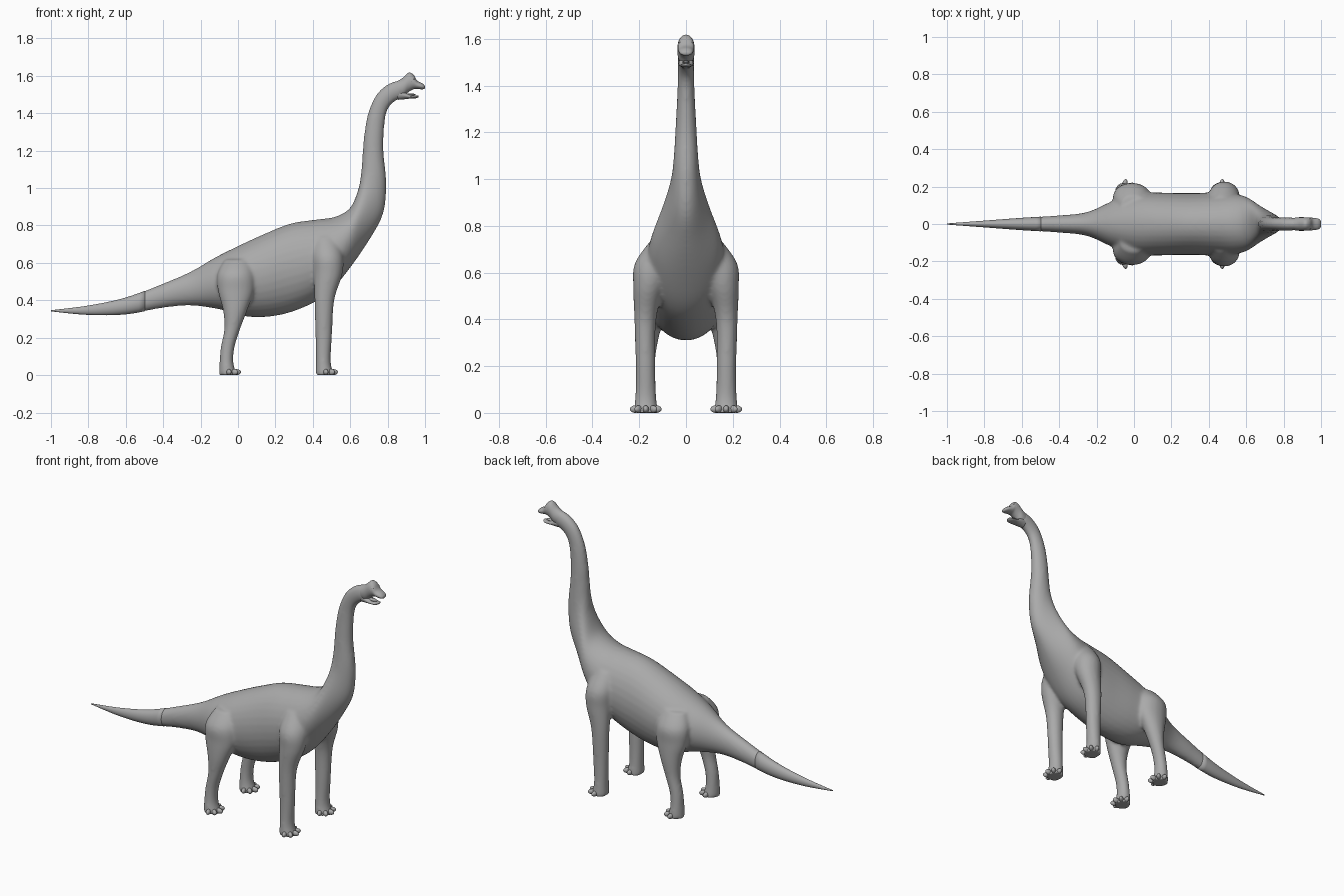
import bpy
import bmesh
import math
from mathutils import Vector, Matrix

default = bpy.data.objects.get("Cube")
if default:
    bpy.data.objects.remove(default, do_unlink=True)

skin = bpy.data.materials.new("grey_skin")
skin.use_nodes = True
GREY = (0.4, 0.4, 0.4, 1)
skin.diffuse_color = GREY
skin.node_tree.nodes["Principled BSDF"].inputs["Base Color"].default_value = GREY


def smooth_rows(rows, steps):
    """Catmull-Rom interpolation through rows of numbers."""
    rows = [Vector(r) for r in rows]
    ext = [rows[0]] + rows + [rows[-1]]
    out = []
    for i in range(1, len(rows)):
        a, b, c, d = ext[i - 1:i + 3]
        for s in range(steps):
            t = s / steps
            out.append(b + (c - a) * (t / 2) + (a * 2 - b * 5 + c * 4 - d) * (t * t / 2)
                       + (b * 3 - a - c * 3 + d) * (t ** 3 / 2))
    return out + [rows[-1]]


def spine_ring(r):
    """Row: top x, top z, bottom x, bottom z, half width."""
    top, low = Vector((r[0], 0, r[1])), Vector((r[2], 0, r[3]))
    return (top + low) / 2, (top - low) / 2, Vector((0, r[4], 0))


def leg_ring(r):
    """Row: centre x, y, z, then x and y radii."""
    return Vector(r[:3]), Vector((r[3], 0, 0)), Vector((0, r[4], 0))


def loft(bm, rings, sides=32):
    loops = []
    for centre, u, v in rings:
        angles = [math.tau * k / sides for k in range(sides)]
        loops.append([bm.verts.new(centre + u * math.cos(a) + v * math.sin(a)) for a in angles])
    for one, two in zip(loops, loops[1:]):
        for k in range(sides):
            n = (k + 1) % sides
            bm.faces.new((one[k], one[n], two[n], two[k]))
    bm.faces.new(loops[0])
    bm.faces.new(loops[-1])


def ball(bm, centre, size, turn=0):
    matrix = (Matrix.Translation(centre) @ Matrix.Rotation(turn, 4, 'Z')
              @ Matrix.Diagonal((*size, 1)))
    bmesh.ops.create_uvsphere(bm, u_segments=16, v_segments=10, radius=1, matrix=matrix)


def finish(bm, name):
    bmesh.ops.recalc_face_normals(bm, faces=bm.faces)
    for f in bm.faces:
        f.smooth = True
    mesh = bpy.data.meshes.new(name)
    bm.to_mesh(mesh)
    bm.free()
    mesh.materials.append(skin)
    obj = bpy.data.objects.new(name, mesh)
    bpy.context.collection.objects.link(obj)
    return obj


def loft_object(name, rows, steps=5):
    bm = bmesh.new()
    loft(bm, [spine_ring(r) for r in smooth_rows(rows, steps)])
    return finish(bm, name)


# Tail, trunk and neck outline
SPINE = [
    (-1, .347, -1, .341, .003), (-.8, .372, -.8, .322, .018),
    (-.6, .415, -.6, .325, .033), (-.4, .49, -.4, .36, .046),
    (-.25, .555, -.25, .372, .064), (-.12, .63, -.1, .352, .125),
    (0, .69, .02, .318, .165), (.13, .75, .13, .31, .168),
    (.28, .81, .26, .33, .165), (.42, .832, .4, .385, .168),
    (.52, .847, .5, .455, .168), (.6, .895, .6, .575, .145),
    (.645, 1, .7, .72, .097), (.66, 1.1, .775, .86, .064),
    (.667, 1.2, .793, 1.02, .051), (.674, 1.28, .778, 1.2, .044),
    (.695, 1.4, .783, 1.34, .037), (.74, 1.5, .8, 1.42, .035),
    (.8, 1.555, .838, 1.463, .035), (.87, 1.58, .88, 1.48, .034),
]
FRONT_LEG = [
    (.47, .1, .74, .06, .05), (.48, .135, .64, .083, .084),
    (.482, .158, .54, .076, .068), (.462, .174, .4, .053, .047),
    (.458, .173, .2, .044, .042), (.456, .172, .07, .04, .045),
    (.464, .172, 0, .05, .053),
]
HIND_LEG = [
    (0, .1, .62, .07, .05), (-.01, .133, .54, .1, .08),
    (-.01, .15, .45, .097, .068), (-.015, .165, .35, .066, .055),
    (-.03, .172, .25, .043, .043), (-.055, .172, .15, .037, .039),
    (-.062, .172, .07, .037, .043), (-.054, .172, 0, .048, .051),
]

spine = [spine_ring(r) for r in smooth_rows(SPINE, 6)]
split = 15

# Thin tail end keeps its sharp point
bm = bmesh.new()
loft(bm, spine[:split + 1])
finish(bm, "tail_end")

# Trunk and four legs fused into one skin
bm = bmesh.new()
loft(bm, spine[split - 4:])
for leg in (FRONT_LEG, HIND_LEG):
    for side in (1, -1):
        rings = []
        for centre, u, v in map(leg_ring, smooth_rows(leg, 6)):
            rings.append((Vector((centre.x, centre.y * side, centre.z)), u, v))
        loft(bm, rings)
body = finish(bm, "body_and_legs")
fuse = body.modifiers.new("fuse", 'REMESH')
fuse.mode = 'VOXEL'
fuse.voxel_size = 0.009
fuse.use_smooth_shade = True
relax = body.modifiers.new("relax", 'SMOOTH')
relax.factor = 0.5
relax.iterations = 10

# Skull with domed crest, and open lower jaw
loft_object("skull", [
    (.83, 1.562, .85, 1.482, .03), (.875, 1.585, .885, 1.49, .036),
    (.912, 1.617, .91, 1.512, .036), (.938, 1.606, .935, 1.527, .035),
    (.958, 1.575, .955, 1.53, .033), (.985, 1.56, .982, 1.528, .029),
    (.997, 1.549, .996, 1.53, .02), (1, 1.543, 1, 1.535, .008),
])
loft_object("lower_jaw", [
    (.85, 1.535, .855, 1.472, .028), (.885, 1.518, .89, 1.475, .031),
    (.915, 1.501, .915, 1.478, .03), (.945, 1.494, .945, 1.479, .026),
    (.96, 1.496, .96, 1.483, .018), (.966, 1.494, .966, 1.488, .008),
])

# Tongue
bm = bmesh.new()
ball(bm, (.915, 0, 1.5), (.035, .015, .007))
finish(bm, "tongue")

# Eyes and brow ridges
bm = bmesh.new()
for side in (1, -1):
    ball(bm, (.926, .031 * side, 1.571), (.009, .005, .008))
    ball(bm, (.93, .027 * side, 1.584), (.016, .006, .006))
finish(bm, "eyes_and_brows")

# Toes fanned around the front of each foot
for name, x in (("front_toes", .458), ("hind_toes", -.06)):
    bm = bmesh.new()
    for side in (1, -1):
        for k in range(5):
            turn = math.radians(-76 + 38 * k)
            reach = .044 + .008 * math.cos(turn)
            spot = (x + reach * math.cos(turn), .172 * side + reach * math.sin(turn), .016)
            ball(bm, spot, (.024, .013, .016), turn)
    finish(bm, name)
